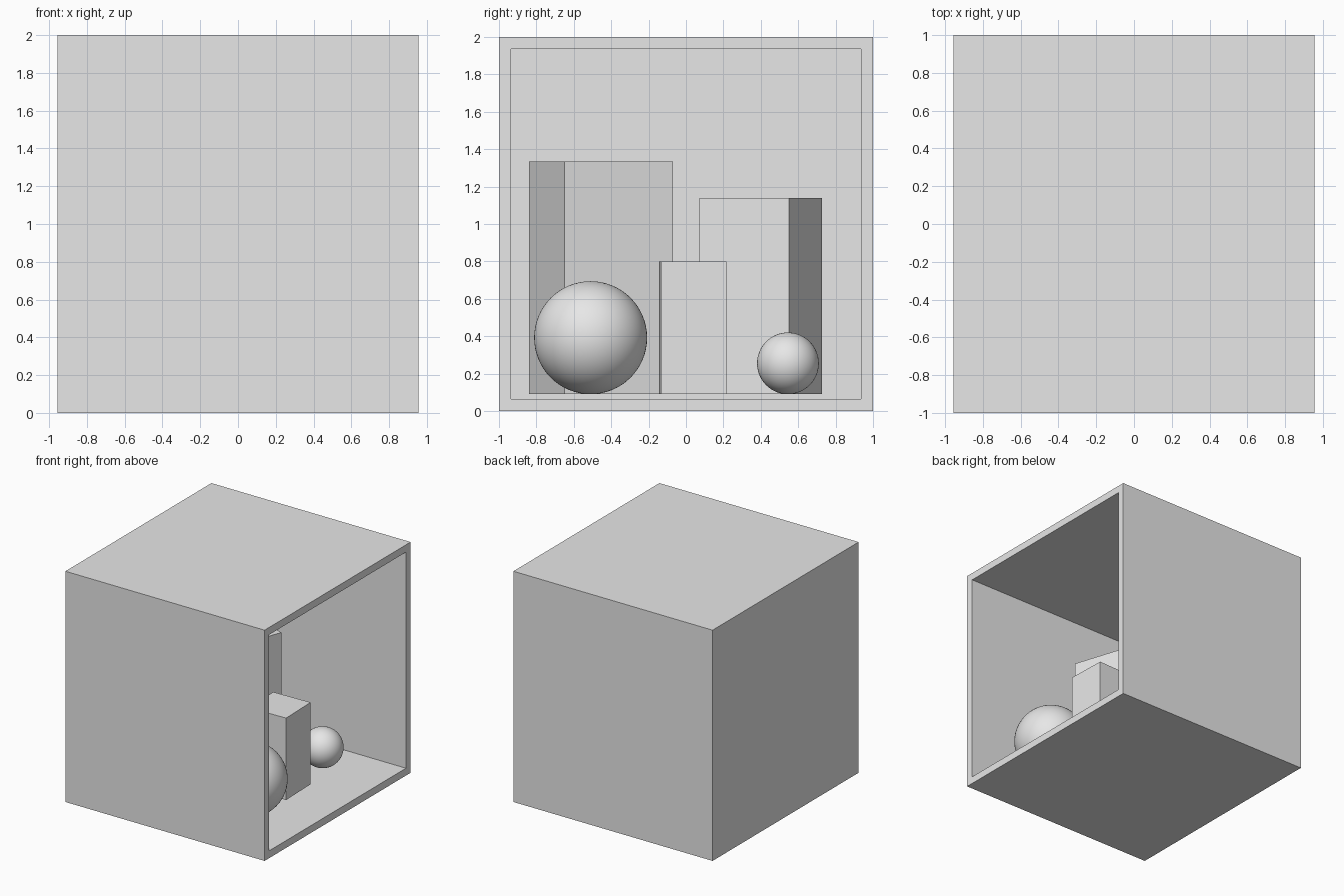
import bpy, bmesh
from math import radians
from mathutils import Matrix

WALL = 0.09

old = bpy.data.objects.get("Cube")
if old:
    bpy.data.objects.remove(old, do_unlink=True)

grey = bpy.data.materials.new("plain_grey")
grey.use_nodes = True
grey.diffuse_color = (0.8, 0.8, 0.8, 1)
shader = next(n for n in grey.node_tree.nodes if n.type == "BSDF_PRINCIPLED")
shader.inputs["Base Color"].default_value = grey.diffuse_color


def add_part(name, bm, location, turn=0):
    mesh = bpy.data.meshes.new(name)
    bm.to_mesh(mesh)
    bm.free()
    mesh.materials.append(grey)
    obj = bpy.data.objects.new(name, mesh)
    obj.location = location
    obj.rotation_euler.z = radians(turn)
    bpy.context.collection.objects.link(obj)
    return obj


def box_mesh(x, y, z):
    bm = bmesh.new()
    bmesh.ops.create_cube(bm, size=1, matrix=Matrix.Diagonal((x, y, z, 1)))
    return bm


def add_block(name, x, y, side, height, turn):
    add_part(name, box_mesh(side, side, height), (x, y, WALL + height / 2), turn)


def add_ball(name, x, y, radius):
    bm = bmesh.new()
    bmesh.ops.create_uvsphere(bm, u_segments=64, v_segments=32, radius=radius)
    for face in bm.faces:
        face.smooth = True
    add_part(name, bm, (x, y, WALL + radius))


# Room: a box hollowed out from its open +x side
depth = 2 - WALL
bm = box_mesh(depth, 2, 2)
bm.normal_update()
opening = max(bm.faces, key=lambda f: f.normal.x)
bmesh.ops.inset_individual(bm, faces=[opening], thickness=WALL)
inner = bmesh.ops.extrude_discrete_faces(bm, faces=[opening])["faces"][0]
bmesh.ops.translate(bm, verts=inner.verts, vec=(WALL - depth, 0, 0))
bmesh.ops.recalc_face_normals(bm, faces=bm.faces)
add_part("open_room", bm, (0, 0, 1))

# Blocks standing on the floor
add_block("tall_block", -0.297, -0.455, 0.61, 1.245, 18)
add_block("medium_block", -0.298, 0.40, 0.51, 1.05, -20.5)
add_block("short_block", 0.375, 0.036, 0.35, 0.71, 1.7)

# Balls near the opening
add_ball("large_ball", 0.465, -0.51, 0.302)
add_ball("small_ball", 0.43, 0.545, 0.165)
